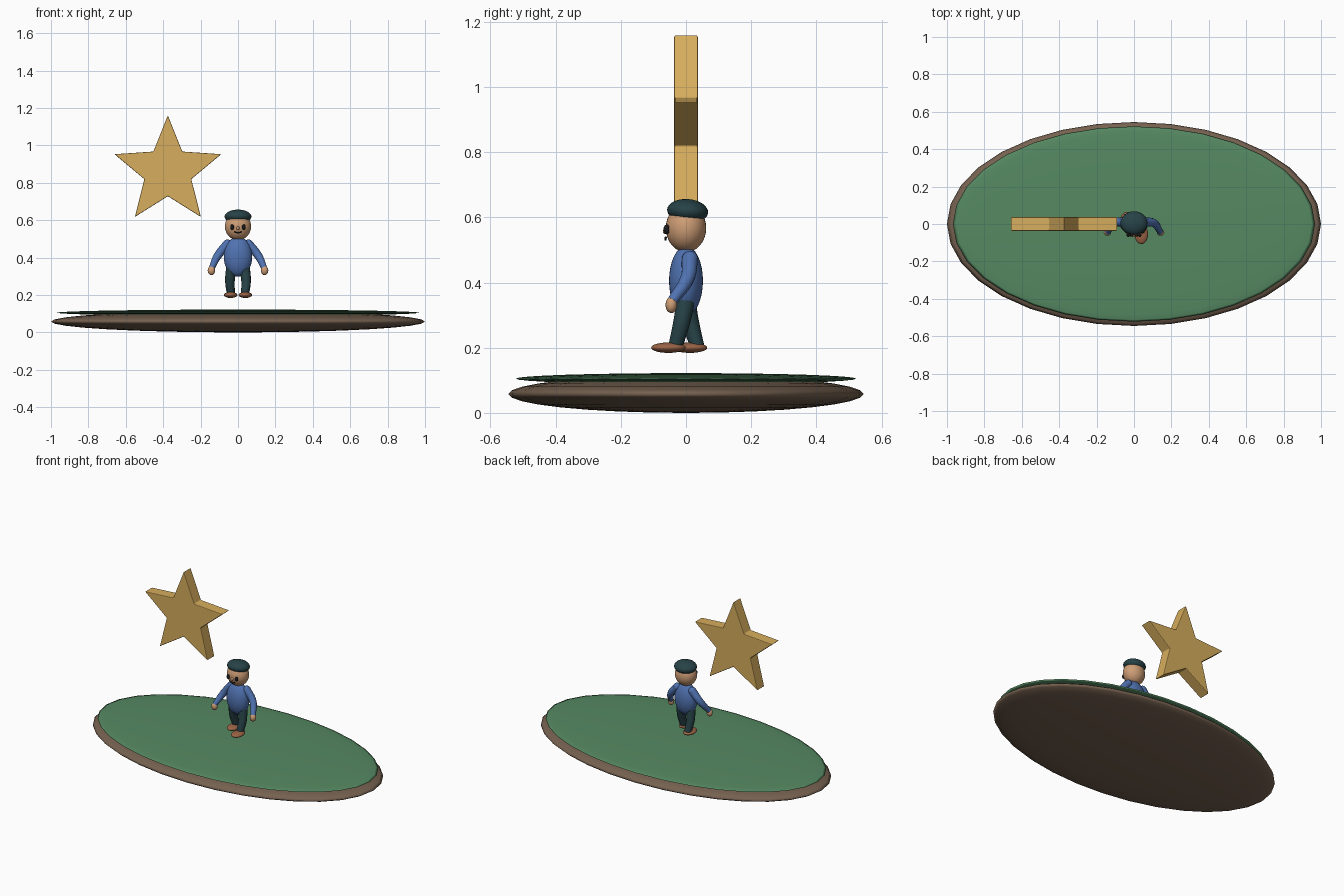
import bpy, bmesh, math
from mathutils import Matrix, Vector

if "Cube" in bpy.data.objects:
    bpy.data.objects.remove(bpy.data.objects["Cube"])


def material(name, rgb):
    m = bpy.data.materials.new(name)
    m.diffuse_color = (*rgb, 1)
    m.use_nodes = True
    m.node_tree.nodes["Principled BSDF"].inputs["Base Color"].default_value = m.diffuse_color
    return m


GOLD = material("gold", (0.68, 0.42, 0.11))
GREEN = material("grass green", (0.092, 0.25, 0.122))
EARTH = material("earth brown", (0.18, 0.12, 0.08))
BLUE = material("shirt blue", (0.08, 0.17, 0.44))
TEAL = material("dark teal", (0.02, 0.055, 0.063))
SKIN = material("skin", (0.62, 0.34, 0.18))
SHOE = material("shoe brown", (0.32, 0.125, 0.06))
DARK = material("near black", (0.01, 0.01, 0.012))


def finish(name, bm, mat, smooth=True):
    mesh = bpy.data.meshes.new(name)
    bmesh.ops.recalc_face_normals(bm, faces=bm.faces)
    for f in bm.faces:
        f.smooth = smooth
    bm.to_mesh(mesh)
    bm.free()
    mesh.materials.append(mat)
    ob = bpy.data.objects.new(name, mesh)
    bpy.context.collection.objects.link(ob)
    return ob


def ellipsoid(name, centre, radii, mat, tilt=0, segs=32, rings=16):
    bm = bmesh.new()
    bmesh.ops.create_uvsphere(bm, u_segments=segs, v_segments=rings, radius=1)
    bm.transform(Matrix.Translation(centre) @ Matrix.Rotation(math.radians(tilt), 4, "X")
                 @ Matrix.Diagonal((*radii, 1)))
    return finish(name, bm, mat)


def tube(name, points, radii, mat):
    """Smooth tapered limb along a curved path."""
    curve = bpy.data.curves.new(name, "CURVE")
    curve.dimensions = "3D"
    curve.bevel_depth = 1
    curve.bevel_resolution = 4
    curve.resolution_u = 8
    curve.use_fill_caps = True
    sp = curve.splines.new("BEZIER")
    sp.bezier_points.add(len(points) - 1)
    for bp, co, r in zip(sp.bezier_points, points, radii):
        bp.co = co
        bp.radius = r
        bp.handle_left_type = bp.handle_right_type = "AUTO"
    curve.materials.append(mat)
    ob = bpy.data.objects.new(name, curve)
    bpy.context.collection.objects.link(ob)
    bpy.ops.object.select_all(action="DESELECT")
    ob.select_set(True)
    bpy.context.view_layer.objects.active = ob
    bpy.ops.object.convert(target="MESH")
    bpy.ops.object.shade_smooth_by_angle(angle=math.radians(50))


# Island: flattened earth mound with a thin grass layer
ellipsoid("earth_base", (0, 0, 0.058), (1, 0.545, 0.058), EARTH)
ellipsoid("grass_top", (0, 0, 0.105), (0.968, 0.522, 0.017), GREEN)

# Floating star: extruded ten-point outline with a fine bevel
bm = bmesh.new()
outline = []
for i in range(10):
    r = 0.30 if i % 2 == 0 else 0.132
    a = i * math.pi / 5
    outline.append(bm.verts.new((-0.375 + r * math.sin(a), -0.037, 0.86 + r * math.cos(a))))
face = bm.faces.new(outline)
ext = bmesh.ops.extrude_face_region(bm, geom=[face])
bmesh.ops.translate(bm, vec=Vector((0, 0.074, 0)),
                    verts=[g for g in ext["geom"] if isinstance(g, bmesh.types.BMVert)])
star = finish("star", bm, GOLD, smooth=False)
bev = star.modifiers.new("edge", "BEVEL")
bev.width = 0.004
bev.segments = 2

# Body, head and cap
ellipsoid("torso", (0, 0, 0.405), (0.076, 0.052, 0.107), BLUE)
ellipsoid("head", (0, 0, 0.567), (0.07, 0.062, 0.074), SKIN)
ellipsoid("cap", (0, 0.005, 0.619), (0.072, 0.063, 0.037), TEAL, tilt=-5)

# Face
ellipsoid("nose", (0, -0.063, 0.557), (0.009, 0.008, 0.009), SKIN, segs=16, rings=8)
tube("mouth", [(-0.02, -0.062, 0.538), (0, -0.063, 0.532), (0.02, -0.062, 0.538)],
     [0.0035] * 3, DARK)

# Paired parts; the legs are caught mid-stride
for side, s in (("left", -1), ("right", 1)):
    ellipsoid(side + "_eye", (s * 0.031, -0.059, 0.563), (0.010, 0.010, 0.015), DARK,
              segs=16, rings=8)
    tube(side + "_arm", [(s * 0.056, 0.012, 0.472), (s * 0.107, 0.004, 0.412),
                         (s * 0.141, -0.042, 0.343)], [0.025, 0.022, 0.016], BLUE)
    ellipsoid(side + "_shoulder", (s * 0.056, 0.012, 0.472), (0.025, 0.025, 0.025), BLUE,
              segs=16, rings=8)
    ellipsoid(side + "_hand", (s * 0.142, -0.045, 0.331), (0.02, 0.018, 0.025), SKIN,
              segs=16, rings=8)
    ankle = -0.032 if s > 0 else 0.034
    tube(side + "_leg", [(s * 0.034, 0, 0.35), (s * 0.043, ankle * 0.4, 0.28),
                         (s * 0.038, ankle, 0.205)], [0.029, 0.026, 0.022], TEAL)
    ellipsoid(side + "_shoe", (s * 0.039, ankle - 0.022, 0.2), (0.036, 0.053, 0.016), SHOE)
